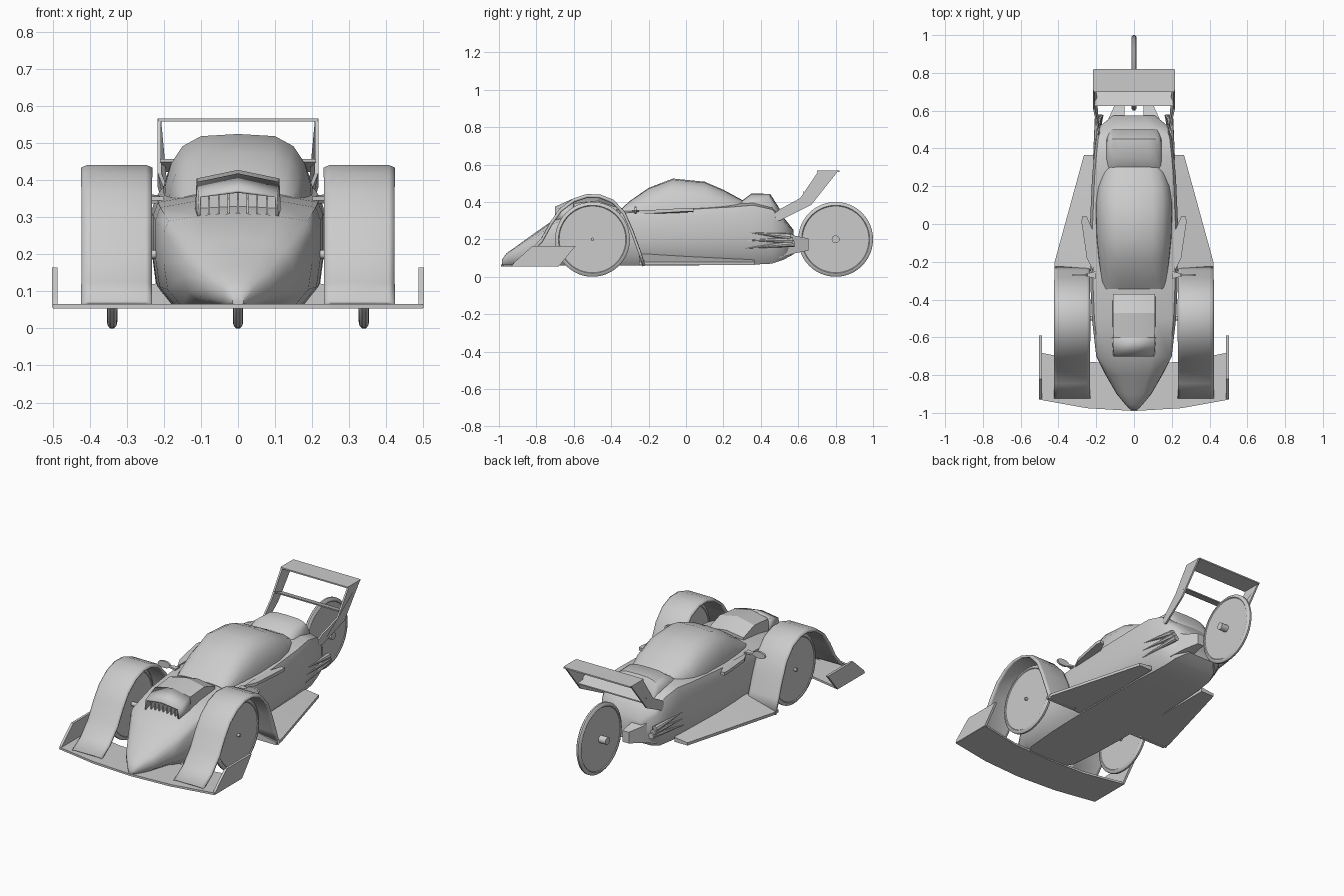
import bpy, bmesh, math
from mathutils import Matrix

cube = bpy.data.objects.get("Cube")
if cube:
    bpy.data.objects.remove(cube, do_unlink=True)

GREY = (0.6, 0.6, 0.6, 1)
mat = bpy.data.materials.new("plain grey")
mat.use_nodes = True
mat.diffuse_color = GREY
mat.node_tree.nodes["Principled BSDF"].inputs["Base Color"].default_value = GREY


def finish(name, bm, smooth=0, solid=0):
    """Turn a bmesh into a named object, optionally thickened and smoothed."""
    bmesh.ops.recalc_face_normals(bm, faces=bm.faces)
    me = bpy.data.meshes.new(name)
    bm.to_mesh(me)
    bm.free()
    me.materials.append(mat)
    ob = bpy.data.objects.new(name, me)
    bpy.context.collection.objects.link(ob)
    if solid:
        mod = ob.modifiers.new("thickness", 'SOLIDIFY')
        mod.thickness, mod.offset = solid, 0
    if smooth:
        bpy.ops.object.select_all(action='DESELECT')
        ob.select_set(True)
        bpy.context.view_layer.objects.active = ob
        bpy.ops.object.shade_smooth_by_angle(angle=math.radians(smooth))
    return ob


def loft(name, rings, smooth=0, closed=True, solid=0):
    """Skin a row of equal point rings."""
    bm = bmesh.new()
    rows = [[bm.verts.new(p) for p in r] for r in rings]
    n = len(rows[0])
    for a, b in zip(rows, rows[1:]):
        for i in range(n if closed else n - 1):
            j = (i + 1) % n
            bm.faces.new((a[i], a[j], b[j], b[i]))
    if closed:
        bm.faces.new(rows[0])
        bm.faces.new(rows[-1])
    return finish(name, bm, smooth, solid)


def slab(name, points, thick):
    """Flat outline extruded downwards in z."""
    return loft(name, [[(x, y, z) for x, y, z in points],
                       [(x, y, z - thick) for x, y, z in points]])


def side_plate(name, points, thick):
    """Outline of (x, y, z) points given thickness across x."""
    return loft(name, [[(x - thick / 2, y, z) for x, y, z in points],
                       [(x + thick / 2, y, z) for x, y, z in points]])


def mirrored_ring(y, w, zb, zt, half):
    """Symmetric section; half lists (width, height) fractions from bottom to top."""
    right = [(f * w, zb + g * (zt - zb)) for f, g in half]
    left = [(-x, z) for x, z in reversed(right) if x > 0]
    return [(x, y, z) for x, z in right + left]


def cone(name, a, r1, r2, depth, rot, sides=16, scale=(1, 1, 1)):
    bm = bmesh.new()
    bmesh.ops.create_cone(bm, cap_ends=True, segments=sides, radius1=r1, radius2=r2, depth=depth)
    bmesh.ops.transform(bm, matrix=Matrix.Translation(a) @ rot @ Matrix.Diagonal((*scale, 1)), verts=bm.verts)
    return finish(name, bm, 40)


# Main hull: rounded nose, full shoulders further back
NOSE = [(0, 0), (.62, .02), (.9, .2), (1, .45), (.98, .68), (.85, .85), (.5, .96), (0, 1)]
HULL = [(0, 0), (.76, 0), (.95, .18), (1, .45), (1, .8), (.94, .92), (.5, .98), (0, 1)]
nose = [(-.985, .015, .06, .09), (-.96, .042, .06, .125), (-.9, .092, .06, .168), (-.8, .15, .06, .24)]
hull = [(-.7, .2, .06, .31), (-.5, .223, .06, .35), (-.34, .23, .06, .365),
        (0, .233, .06, .385), (.25, .222, .065, .4), (.36, .212, .065, .41),
        (.46, .2, .07, .385), (.52, .178, .09, .32), (.575, .11, .12, .25)]
loft("body_hull", [mirrored_ring(*s, NOSE) for s in nose] + [mirrored_ring(*s, HULL) for s in hull], 40)

# Canopy
DOME = [(1, 0), (.98, .3), (.9, .6), (.75, .83), (.5, .97), (0, 1)]
canopy = [(-.345, .16, .34, .365), (-.3, .172, .33, .405), (-.2, .187, .33, .475),
          (-.07, .2, .33, .525), (.1, .205, .33, .508), (.2, .192, .33, .465), (.31, .16, .33, .405)]
loft("canopy", [mirrored_ring(*s, DOME) for s in canopy], 40)

# Nose scoop: sloping hood over a recessed mouth with vanes
SCOOP = [(1, 0), (.97, .82), (0, 1)]
scoop = [(-.37, .115, .3, .385), (-.47, .115, .3, .428), (-.6, .113, .29, .415), (-.7, .106, .295, .37)]
rings = [mirrored_ring(*s, SCOOP) for s in scoop]
loft("scoop_hood", rings[:3], 25)
loft("scoop_lip", rings[2:], 25, closed=False, solid=.008)
for i in range(-3, 4):
    x = i * .026
    side_plate("scoop_vane", [(x, -.69, .30), (x, -.69, .35), (x, -.6, .38), (x, -.6, .3)], .005)

# Broad raised deck behind the canopy
deck = [(.29, .15, .37, .4), (.35, .15, .37, .445), (.45, .145, .37, .443), (.5, .13, .3, .365)]
loft("rear_deck", [mirrored_ring(*s, DOME) for s in deck], 50)

# Front wing
lead = [(-.5, -.93), (-.25, -.975), (0, -.99), (.25, -.975), (.5, -.93)]
trail = [(.5, -.68), (.25, -.73), (0, -.74), (-.25, -.73), (-.5, -.68)]
slab("front_wing", [(x, y, .066) for x, y in lead + trail], .012)


def wheel(name, x, y, hub, hub_len):
    """Narrow disc wheel with a rounded tyre, recessed face and hub."""
    prof = [(0, .010), (.178, .010), (.182, .014), (.192, .012), (.2, .005)]
    prof += [(r, -t) for r, t in reversed(prof)]
    bm = bmesh.new()
    vs = [bm.verts.new((x + t, y, .2 + r)) for r, t in prof]
    es = [bm.edges.new(p) for p in zip(vs, vs[1:])]
    bmesh.ops.spin(bm, geom=vs + es, cent=(x, y, .2), axis=(1, 0, 0), angle=math.tau,
                   steps=48, use_duplicate=False)
    bmesh.ops.remove_doubles(bm, verts=bm.verts, dist=1e-4)
    finish(name, bm, 35)
    cone(name + "_hub", (x, y, .2), hub, hub, hub_len, Matrix.Rotation(math.pi / 2, 4, 'Y'))


wheel("rear_wheel", 0, .8, .021, .11)

# Fender arch path as (y, z), front to back
ARCH = [(-.92, .068), (-.84, .12), (-.77, .2), (-.72, .29), (-.67, .36), (-.6, .412), (-.53, .435),
        (-.46, .433), (-.39, .405), (-.33, .34), (-.29, .25), (-.25, .14), (-.225, .065)]

for s, side in ((1, "left"), (-1, "right")):
    wheel(side + "_front_wheel", s * .34, -.5, .009, .05)
    cone(side + "_axle", (s * .27, -.5, .2), .012, .012, .14, Matrix.Rotation(math.pi / 2, 4, 'Y'))

    # Fender shell with softly dropped edges
    loft(side + "_fender", [[(s * x, y, z - d) for x, d in
                            ((.234, .007), (.25, 0), (.405, 0), (.421, .007))] for y, z in ARCH],
         50, closed=False, solid=.014)

    # Floor wing behind the fender, rising gently towards the hull
    loft(side + "_floor_wing", [[(s * x, y, z) for x, z in ((.18, .064), (out, .064), (out, .08), (.18, rise))]
                               for y, out, rise in ((-.25, .42, .13), (-.2, .42, .13), (.365, .265, .09))], 20)

    # End plate of the front wing
    side_plate(side + "_wing_end", [(s * .495, y, z) for y, z in
                                   ((-.93, .056), (-.92, .075), (-.82, .165), (-.59, .165), (-.68, .056))], .014)

    # Mirror and its stalk
    cone(side + "_mirror", (s * .285, -.27, .355), .04, .04, .012,
         Matrix.Rotation(math.pi / 2, 4, 'X'), 12, (1, .5, 1))
    slab(side + "_mirror_stalk", [(s * x, y, .356) for x, y in
                                 ((.2, -.29), (.26, -.275), (.26, -.265), (.2, -.25))], .01)

    # Side blade under the canopy sill
    slab(side + "_side_blade", [(s * x, y, z) for x, y, z in
                               ((.215, -.25, .355), (.25, -.18, .357), (.278, .01, .368),
                                (.275, .04, .368), (.25, .04, .365), (.21, -.05, .358))], .018)

    # Exhaust spikes
    for k in range(3):
        cone(side + "_exhaust", (s * (.195 + .004 * k), .45, .165 + .03 * k), .018, .001, .26 - .02 * k,
             Matrix.Rotation(math.pi / 2 - .1 * (k - 1), 4, 'X') @ Matrix.Rotation(s * .12, 4, 'Y'), 8)

    # Rear fork arm beside the wheel
    arm = [(.5, .08, .16, .1, .26), (.58, .05, .125, .125, .22), (.655, .05, .09, .14, .205)]
    loft(side + "_fork_arm", [[(s * a, y, b), (s * c, y, b), (s * c, y, t), (s * a, y, t)]
                             for y, a, c, b, t in arm], 30)

    # Swept rear wing support
    side_plate(side + "_wing_support", [(s * x, y, z) for x, y, z in
                                       ((.18, .44, .31), (.188, .5, .36), (.212, .61, .42), (.213, .71, .567),
                                        (.213, .815, .567), (.213, .67, .385), (.188, .5, .3))], .01)

# Rear wing blades
slab("upper_wing_blade", [(-.215, .7, .567), (.215, .7, .567), (.215, .82, .567), (-.215, .82, .567)], .008)
slab("lower_wing_blade", [(-.21, .625, .457), (.21, .625, .457), (.21, .7, .43), (-.21, .7, .43)], .007)
